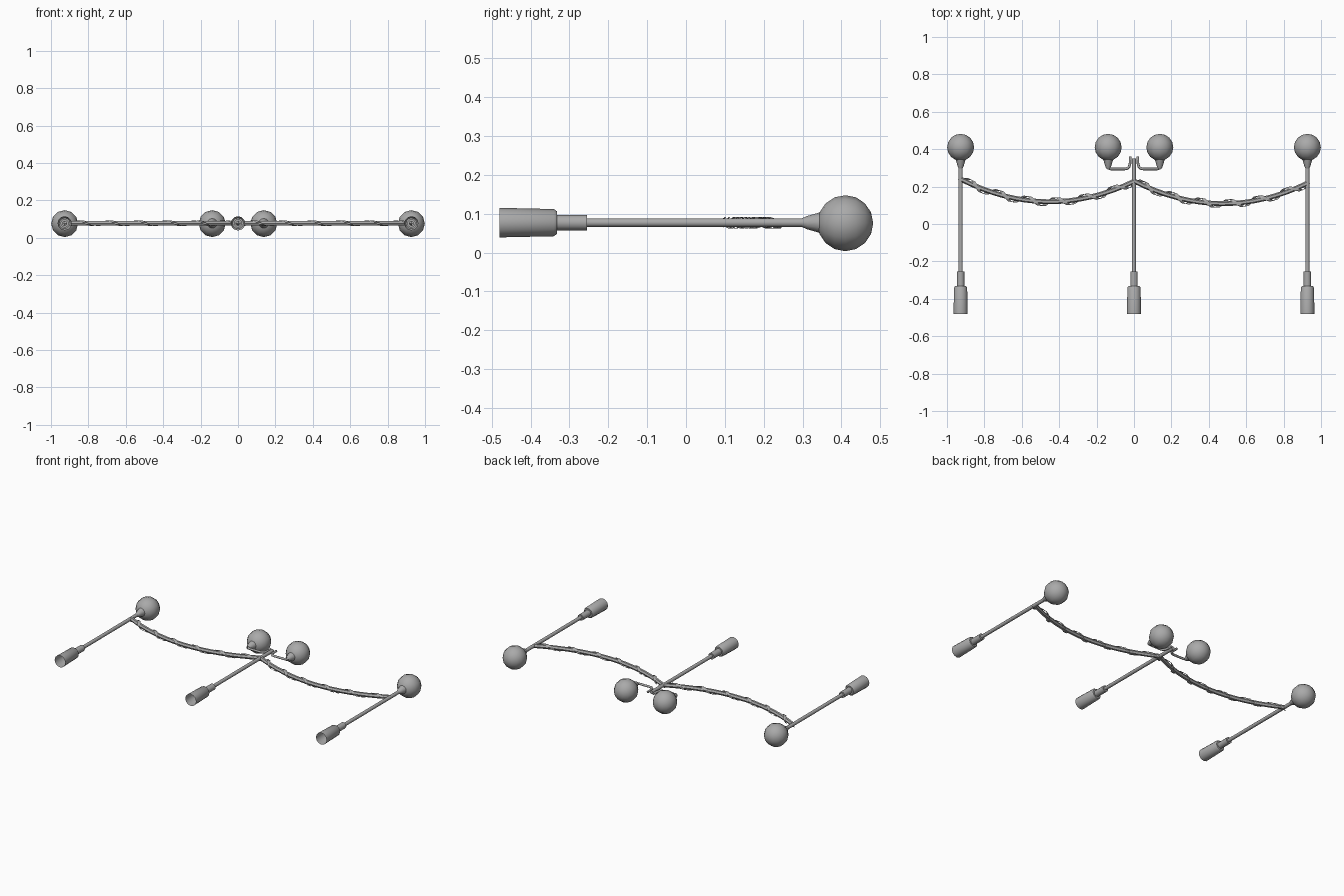
import bpy, bmesh, math
from mathutils import Matrix, Vector

if "Cube" in bpy.data.objects:
    bpy.data.objects.remove(bpy.data.objects["Cube"], do_unlink=True)

AXIS_Z = 0.077      # height of the lying posts' centre line
POST_X = 0.927      # spacing between posts
LAMP_X = 0.138      # offset of the twin lamps

metal = bpy.data.materials.new("grey metal")
metal.use_nodes = True
GREY = (0.4, 0.4, 0.4, 1)
metal.diffuse_color = GREY
metal.node_tree.nodes["Principled BSDF"].inputs["Base Color"].default_value = GREY


def finish(name, bm, angle=35):
    mesh = bpy.data.meshes.new(name)
    bm.to_mesh(mesh)
    bm.free()
    mesh.materials.append(metal)
    obj = bpy.data.objects.new(name, mesh)
    bpy.context.collection.objects.link(obj)
    bpy.ops.object.select_all(action='DESELECT')
    obj.select_set(True)
    bpy.context.view_layer.objects.active = obj
    bpy.ops.object.shade_smooth_by_angle(angle=math.radians(angle))
    return obj


def turned(name, x, profile, sides=12):
    """Revolve (y, radius) pairs around an axis parallel to y."""
    bm = bmesh.new()
    rings = []
    for y, r in profile:
        rings.append([bm.verts.new((x + r * math.cos(a), y, AXIS_Z + r * math.sin(a)))
                      for a in (2 * math.pi * i / sides for i in range(sides))])
    for a, b in zip(rings, rings[1:]):
        for i in range(sides):
            j = (i + 1) % sides
            bm.faces.new((a[i], b[i], b[j], a[j]))
    bm.faces.new(rings[-1])
    bmesh.ops.recalc_face_normals(bm, faces=bm.faces)
    return finish(name, bm)


def globe(name, x):
    bm = bmesh.new()
    bmesh.ops.create_uvsphere(bm, u_segments=12, v_segments=8, radius=0.072)
    bmesh.ops.transform(bm, verts=bm.verts, matrix=Matrix.Translation((x, 0.41, 0.0755))
                        @ Matrix.Rotation(math.pi / 2, 4, 'X'))
    return finish(name, bm, 50)


def tube(name, points, radius, sides=6):
    """Sweep a regular section along a path, framed against the z axis."""
    bm = bmesh.new()
    rings = []
    for i, p in enumerate(points):
        t = (points[min(i + 1, len(points) - 1)] - points[max(i - 1, 0)]).normalized()
        u = t.cross(Vector((0, 0, 1))).normalized()
        v = t.cross(u)
        rings.append([bm.verts.new(p + radius * (math.cos(a) * u + math.sin(a) * v))
                      for a in (2 * math.pi * k / sides for k in range(sides))])
    for a, b in zip(rings, rings[1:]):
        for i in range(sides):
            j = (i + 1) % sides
            bm.faces.new((a[i], a[j], b[j], b[i]))
    for end in (rings[0], rings[-1]):
        bm.faces.new(end)
    bmesh.ops.recalc_face_normals(bm, faces=bm.faces)
    return finish(name, bm, 50)


# Posts: hollow flared foot, collar and slim pole
for side, x in (("right", -POST_X), ("centre", 0), ("left", POST_X)):
    top = 0.35 if x == 0 else 0.32
    turned(side + "_post", x, [(-0.48, 0.038), (-0.34, 0.035), (-0.332, 0.029),
                               (-0.332, 0.02), (-0.255, 0.02), (-0.255, 0.011), (top, 0.011)])

# Globes with their flared cups
for name, x in (("right_outer", -POST_X), ("right_inner", -LAMP_X),
                ("left_inner", LAMP_X), ("left_outer", POST_X)):
    globe(name + "_globe", x)
    turned(name + "_cup", x, [(0.298, 0.011), (0.312, 0.017), (0.34, 0.025), (0.355, 0.03)])

# Curved arms carrying the twin lamps
for side, s in (("right", -1), ("left", 1)):
    path = [(0.02, 0.36), (0.021, 0.325), (0.026, 0.306), (0.036, 0.297), (0.05, 0.294),
            (0.125, 0.294), (0.135, 0.297), (0.138, 0.31)]
    tube(side + "_lamp_arm", [Vector((s * x, y, AXIS_Z)) for x, y in path], 0.007, 8)


# Garlands: sagging rope with a ribbon wound round it
def rope_point(t, x0, y0, y1):
    sag = 0.115 * (1 - (2 * t - 1) ** 2)
    return Vector((x0 + POST_X * t, y0 + (y1 - y0) * t - sag, AXIS_Z))


TURNS = 6
STEPS = TURNS * 8
for side, x0, y0, y1 in (("right", -POST_X, 0.24, 0.228), ("left", 0, 0.23, 0.218)):
    tube(side + "_garland_rope", [rope_point(i / 16, x0, y0, y1) for i in range(17)], 0.013)
    bm = bmesh.new()
    rows = []
    for i in range(STEPS + 1):
        t = i / STEPS
        p = rope_point(t, x0, y0, y1)
        tan = (rope_point(t + 0.01, x0, y0, y1) - p).normalized()
        across = Vector((-tan.y, tan.x, 0))
        a = 2 * math.pi * TURNS * t - 1.9
        p += across * 0.024 * math.cos(a) + Vector((0, 0, 0.016 * math.sin(a)))
        rows.append([bm.verts.new(p + tan * w) for w in (-0.013, 0.013)])
    for a, b in zip(rows, rows[1:]):
        bm.faces.new((a[0], a[1], b[1], b[0]))
    bmesh.ops.solidify(bm, geom=bm.faces[:], thickness=0.003)
    bmesh.ops.recalc_face_normals(bm, faces=bm.faces)
    finish(side + "_garland_ribbon", bm, 30)
